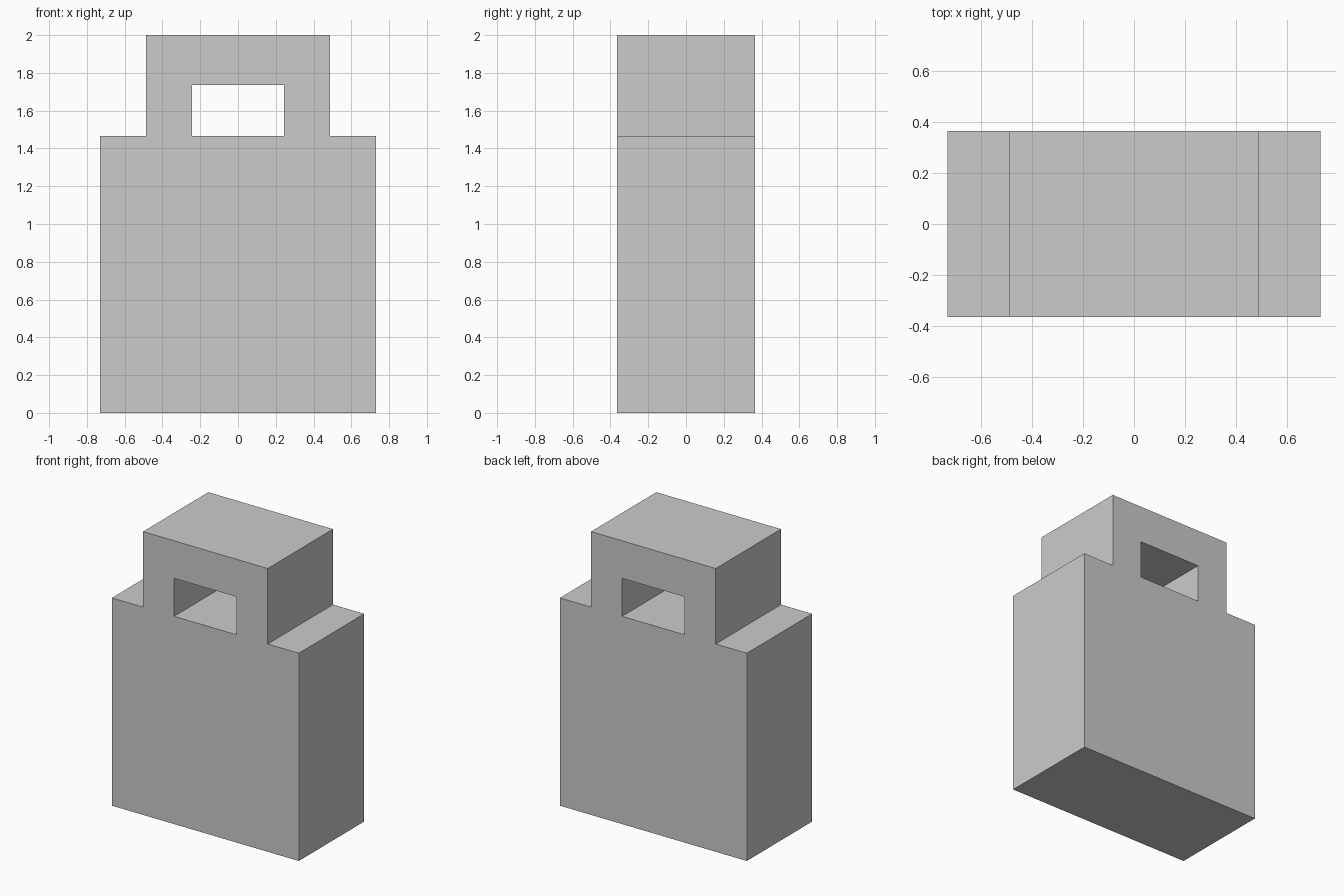
import bpy, bmesh
from mathutils import Vector

if "Cube" in bpy.data.objects:
    bpy.data.objects.remove(bpy.data.objects["Cube"])

HALF_DEPTH = 0.364
xs = [-0.73, -0.487, -0.244, 0.244, 0.487, 0.73]
zs = [0.0, 1.467, 1.735, 2.0]
# Columns filled in each row: body, handle posts, handle top bar
rows = [range(5), (1, 3), (1, 2, 3)]

bm = bmesh.new()
verts = {}


def vert(i, k):
    if (i, k) not in verts:
        verts[i, k] = bm.verts.new((xs[i], -HALF_DEPTH, zs[k]))
    return verts[i, k]


# Front silhouette as a quad grid, leaving the handle opening empty
for k, cols in enumerate(rows):
    for i in cols:
        bm.faces.new([vert(i, k), vert(i + 1, k), vert(i + 1, k + 1), vert(i, k + 1)])

# Extrude to the back, keeping the front faces
ext = bmesh.ops.extrude_face_region(bm, geom=bm.faces[:], use_keep_orig=True)
back = [g for g in ext["geom"] if isinstance(g, bmesh.types.BMVert)]
bmesh.ops.translate(bm, verts=back, vec=Vector((0, 2 * HALF_DEPTH, 0)))
bmesh.ops.recalc_face_normals(bm, faces=bm.faces[:])

# Body and handle in one solid block
mesh = bpy.data.meshes.new("block_with_handle")
bm.to_mesh(mesh)
bm.free()
bpy.context.collection.objects.link(bpy.data.objects.new("block_with_handle", mesh))
